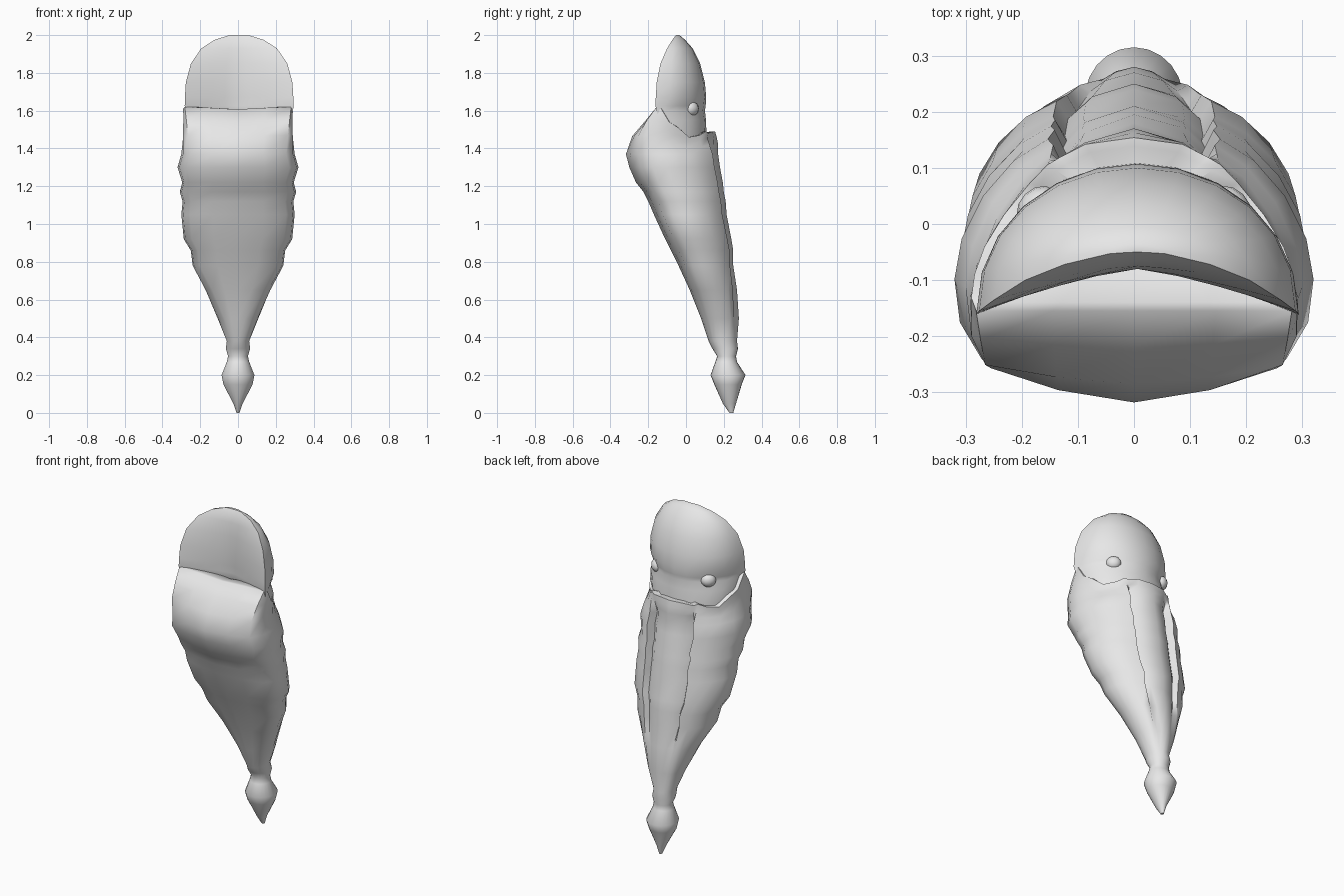
import bpy, bmesh, math
from mathutils import Vector, Matrix

cube = bpy.data.objects.get("Cube")
if cube:
    bpy.data.objects.remove(cube)

grey = bpy.data.materials.new("plain_grey")
grey.use_nodes = True
shade = (0.8, 0.8, 0.8, 1)
grey.diffuse_color = shade
grey.node_tree.nodes["Principled BSDF"].inputs["Base Color"].default_value = shade


def finish(bm, name, angle):
    bmesh.ops.recalc_face_normals(bm, faces=bm.faces)
    mesh = bpy.data.meshes.new(name)
    bm.to_mesh(mesh)
    bm.free()
    mesh.materials.append(grey)
    obj = bpy.data.objects.new(name, mesh)
    bpy.context.collection.objects.link(obj)
    bpy.ops.object.select_all(action='DESELECT')
    obj.select_set(True)
    bpy.context.view_layer.objects.active = obj
    bpy.ops.object.shade_smooth_by_angle(angle=math.radians(angle))
    return obj


def loft(name, rings, angle):
    """Skin closed rings and close each end with a fan."""
    bm = bmesh.new()
    loops = [[bm.verts.new(p) for p in ring] for ring in rings]
    n = len(loops[0])
    for a, b in zip(loops, loops[1:]):
        for i in range(n):
            j = (i + 1) % n
            bm.faces.new((a[i], a[j], b[j], b[i]))
    for loop in (loops[0], loops[-1]):
        tip = bm.verts.new(sum((v.co for v in loop), Vector()) / n)
        for i in range(n):
            bm.faces.new((loop[i], loop[(i + 1) % n], tip))
    return finish(bm, name, angle)


def clamp(t):
    return max(0.0, min(1.0, t))


def mix(a, b, t):
    return a + (b - a) * t


# Body half section: across, front to back, with a groove beside the back flap
SECTION = [(0, 0), (.45, .045), (.85, .125), (.97, .26), (1, .42), (.96, .57),
           (.84, .73), (.67, .86), (.48, .94), (.41, .85), (.3, .93), (0, 1)]
# Half section at the rim, flat in front and hugging the head behind
RIM_SECTION = [(0, 0), (.5, 0), (.97, 0), (1, .08), (.98, .22), (.92, .38),
               (.8, .57), (.64, .76), (.53, .87), (.46, .91), (.3, .99), (0, 1.03)]
# Rim height from front to back
RIM = [1.607, 1.615, 1.62, 1.61, 1.54, 1.51, 1.46, 1.47, 1.49, 1.48, 1.49, 1.49]
TOP, START = 1.62, 1.37
# Height, half width, front and back of the body and tail
BODY = [(0, .008, .23, .25), (.05, .025, .195, .265), (.15, .078, .15, .295),
        (.2, .088, .13, .315), (.27, .06, .155, .27), (.3, .053, .165, .265),
        (.34, .065, .14, .275), (.38, .06, .12, .27), (.5, .11, .08, .28),
        (.65, .175, .02, .27), (.78, .24, -.04, .25), (.86, .25, -.08, .25),
        (.92, .287, -.11, .24), (1.05, .3, -.17, .215), (1.12, .293, -.2, .21),
        (1.17, .308, -.225, .2), (1.22, .295, -.265, .195), (1.3, .32, -.3, .18),
        (1.37, .3, -.318, .17), (1.47, .295, -.285, .165), (1.55, .292, -.22, .155),
        (1.62, .29, -.155, .145)]


def body_ring(z, w, front, back):
    half = []
    body = clamp((z - .35) / .4)
    rim = clamp((z - START) / (TOP - START))
    last = len(SECTION) - 1
    for i, (u, v) in enumerate(SECTION):
        t = math.pi * i / last
        u = mix(mix(math.sin(t), u, body), RIM_SECTION[i][0], rim)
        v = mix(mix((1 - math.cos(t)) / 2, v, body), RIM_SECTION[i][1], rim)
        h = mix(START, RIM[i], rim) if rim > 0 else z
        half.append(Vector((u * w, mix(front, back, v), h)))
    other = [Vector((-p.x, p.y, p.z)) for p in half[-2:0:-1]]
    return half + other


rings = [body_ring(*row) for row in BODY]
# Turn the rim inward to form the lower lip and collar
rim_ring = rings[-1]
for scale, drop in ((.9, 0), (.5, .015)):
    rings.append([Vector((p.x * scale, p.y * scale, p.z - drop)) for p in rim_ring])
loft("body_and_tail", rings, 55)

# Head: crescent rings with a hollow front face and a back pinched at eye level
# Height, half width, side edge, back, hollow front centre, pinch
HEAD = [(1.42, .25, -.1, .11, -.02, 1), (1.55, .28, -.14, .106, -.05, 1),
        (1.6, .285, -.155, .1, -.07, 1.3), (1.625, .288, -.162, .104, -.07, 1.25),
        (1.67, .287, -.16, .107, -.075, .95), (1.75, .282, -.155, .1, -.08, .92),
        (1.85, .255, -.135, .075, -.08, .95), (1.93, .2, -.1, .035, -.075, 1),
        (1.975, .13, -.072, -.005, -.065, 1), (2.0, .05, -.053, -.035, -.05, 1)]
STEPS = 12


def head_ring(z, w, side, back, hollow, pinch):
    ring = []
    for i in range(STEPS * 2):
        t = math.pi * i / STEPS
        s = math.sin(t)
        inward = 1 - abs(math.cos(t)) ** 1.3
        depth = (back - side) * s ** pinch if s >= 0 else (hollow - side) * inward
        ring.append(Vector((.006 + w * math.cos(t), side + depth, z)))
    return ring


loft("head", [head_ring(*row) for row in HEAD], 50)

# Eyes: slightly flattened balls sunk into the back of the head
for name, side in (("left_eye", 1), ("right_eye", -1)):
    bm = bmesh.new()
    bmesh.ops.create_uvsphere(bm, u_segments=12, v_segments=8, radius=.042)
    bmesh.ops.scale(bm, verts=bm.verts, vec=(.75, 1, .9))
    bmesh.ops.rotate(bm, verts=bm.verts, matrix=Matrix.Rotation(side * math.pi / 4, 3, 'Z'))
    bmesh.ops.translate(bm, verts=bm.verts, vec=(side * .172, .031, 1.61))
    finish(bm, name, 60)
